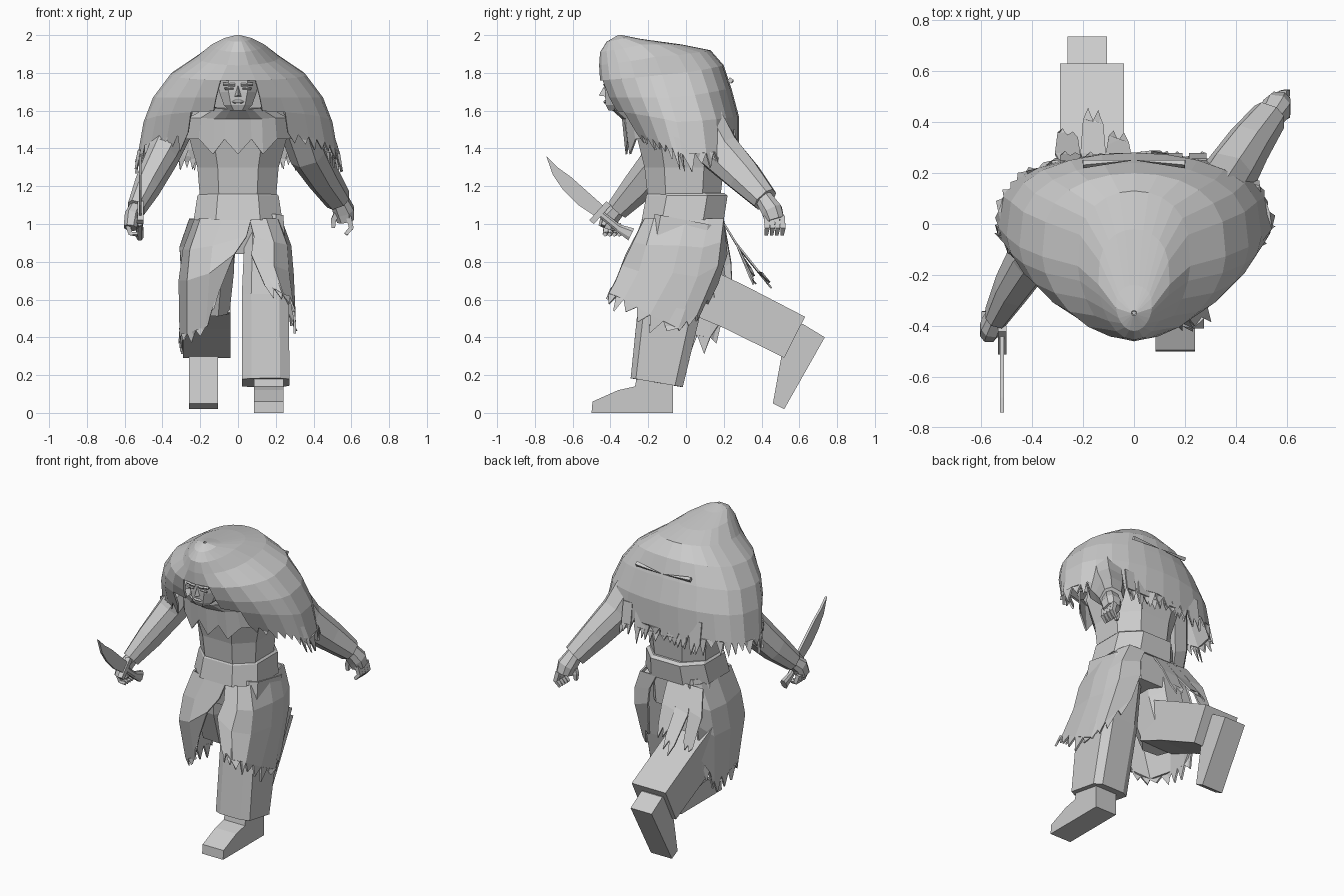
import bpy, bmesh, math, random
from mathutils import Vector as V

random.seed(4)
cube = bpy.data.objects.get("Cube")
if cube:
    bpy.data.objects.remove(cube)

grey = bpy.data.materials.new("plain grey")
grey.use_nodes = True
grey.diffuse_color = (0.6, 0.6, 0.6, 1)
grey.node_tree.nodes["Principled BSDF"].inputs["Base Color"].default_value = (0.6, 0.6, 0.6, 1)


def build(name, verts, faces, thick=0):
    bm = bmesh.new()
    vs = [bm.verts.new(v) for v in verts]
    for f in faces:
        bm.faces.new([vs[i] for i in f])
    bmesh.ops.recalc_face_normals(bm, faces=bm.faces)
    mesh = bpy.data.meshes.new(name)
    bm.to_mesh(mesh)
    bm.free()
    mesh.materials.append(grey)
    ob = bpy.data.objects.new(name, mesh)
    bpy.context.collection.objects.link(ob)
    if thick:
        mod = ob.modifiers.new("cloth", 'SOLIDIFY')
        mod.thickness = thick
    return ob


def sheet(name, rows, closed=False, caps=False, skip=None, teeth=0, thick=0):
    """Join rows of points by quads; teeth hang ragged points from the last row."""
    n = len(rows[0])
    verts = [V(p) for row in rows for p in row]
    faces = []
    for r in range(len(rows) - 1):
        for c in range(n if closed else n - 1):
            if skip and skip(r, c):
                continue
            a, b = r * n + c, r * n + (c + 1) % n
            faces.append((a, b, b + n, a + n))
            if teeth and r == len(rows) - 2:
                lo, hi = verts[a + n], verts[b + n]
                down = (lo + hi - verts[a] - verts[b]).normalized()
                k = len(verts)
                mid = (lo + hi) / 2
                for p, q in ((lo, mid), (mid, hi)):
                    verts.append((p + q) / 2 + down * teeth * random.uniform(0.4, 1.2))
                verts.append(mid)
                faces += [(a + n, k + 2, k), (k + 2, b + n, k + 1)]
    if caps:
        faces += [tuple(range(n)), tuple(range(len(verts) - n, len(verts)))]
    return build(name, verts, faces, thick)


BOX = [(-1, -1), (1, -1), (1, 1), (-1, 1)]
OCT = [(-1, -.5), (-.5, -1), (.5, -1), (1, -.5), (1, .5), (.5, 1), (-.5, 1), (-1, .5)]


def limb(name, path, shape=OCT):
    """Path of (centre, half width, half depth); sections stand across the path."""
    pts = [V(p[0]) for p in path]
    rows = []
    for i, (_, w, d) in enumerate(path):
        t = (pts[min(i + 1, len(pts) - 1)] - pts[max(i - 1, 0)]).normalized()
        side = (V((1, 0, 0)) - t * t.x).normalized()
        up = t.cross(side)
        rows.append([pts[i] + side * u * w + up * v * d for u, v in shape])
    return sheet(name, rows, closed=True, caps=True)


def stack(name, levels):
    """Upright body from (z, half width, front y, back y)."""
    rows = [[(u * w, (f + b) / 2 + v * (b - f) / 2, z) for u, v in OCT] for z, w, f, b in levels]
    return sheet(name, rows, closed=True, caps=True)


def plate(name, outline, x0, x1):
    """Side outline (y, z) given a width along x."""
    rows = [[(x, y, z) for y, z in outline] for x in (x0, x1)]
    return sheet(name, rows, closed=True, caps=True)


# Body
stack("torso", [(1.12, .20, -.20, .18), (1.3, .215, -.22, .2), (1.46, .26, -.26, .23), (1.62, .24, -.26, .2)])
stack("hips", [(.84, .19, -.16, .18), (1.04, .21, -.2, .19)])
stack("waistband", [(1.02, .235, -.235, .2), (1.15, .215, -.21, .22), (1.165, .2, -.2, .2)])

# Head with simple features
stack("head", [(1.6, .045, -.41, -.3), (1.63, .075, -.425, -.25), (1.7, .1, -.43, -.2), (1.78, .1, -.43, -.2)])
build("nose", [(0, -.43, 1.735), (-.02, -.425, 1.675), (.02, -.425, 1.675), (0, -.462, 1.68)],
      [(0, 1, 3), (0, 3, 2), (1, 2, 3)])
stack("lips", [(1.638, .02, -.432, -.4), (1.647, .032, -.438, -.4), (1.656, .02, -.432, -.4)])
for s in (-1, 1):
    limb("brow", [((s * .015, -.43, 1.738), .008, .006), ((s * .08, -.425, 1.742), .006, .005)], BOX)
    limb("eyelid", [((s * .025, -.43, 1.718), .006, .004), ((s * .07, -.428, 1.716), .006, .004)], BOX)

# Hooded cape: half width, front y, back y, front z, side z, back z
CAPE = [(.01, -.36, -.34, 2, 2, 2),
        (.07, -.42, -.24, 1.965, 1.985, 1.98),
        (.14, -.455, -.02, 1.91, 1.95, 1.95),
        (.22, -.46, .13, 1.84, 1.885, 1.92),
        (.36, -.455, .2, 1.76, 1.79, 1.84),
        (.45, -.42, .24, 1.67, 1.67, 1.72),
        (.50, -.38, .28, 1.6, 1.54, 1.57),
        (.53, -.31, .28, 1.5, 1.37, 1.4)]
N = 24
rows = []
for a, f, b, zf, zs, zb in CAPE:
    row = []
    for i in range(N):
        t = math.tau * i / N
        c = math.cos(t)
        y = (f + b) / 2 - math.copysign(abs(c) ** (1.2 if c > 0 else .65), c) * (b - f) / 2
        z = zs + ((zf if c > 0 else zb) - zs) * abs(c)
        row.append((a * math.sin(t), y, z))
    rows.append(row)
sheet("hooded_cape", rows, closed=True, thick=.012, teeth=.1,
      skip=lambda r, c: (r >= 4 and c in (0, N - 1)) or (r == 6 and c in (1, N - 2)))

# Raised fold across the back of the cape
limb("cape_fold", [((-.2, .235, 1.76), .012, .012), ((0, .25, 1.75), .014, .014), ((.2, .235, 1.76), .012, .012)], BOX)

# Torn strips hanging behind
for i in range(6):
    x = -.25 + i * .1
    w = random.uniform(.03, .05)
    sheet("cape_strip", [[(x - w, y, z), (x + w, y, z)] for y, z in ((.25, 1.5), (.27, 1.36))], teeth=.09, thick=.008)

# Collar under the chin
xs = [-.27, -.2, -.13, -.07, 0, .07, .13, .2, .27]
front = [-.2, -.28, -.31, -.32, -.33, -.32, -.31, -.28, -.2]
sheet("collar", [[(x * .55, y - .06, 1.615) for x, y in zip(xs, front)],
                 [(x * .95, y, 1.56) for x, y in zip(xs, front)],
                 [(x, y + .02, 1.37 if i % 2 == 0 and 0 < i < 8 else 1.45)
                  for i, (x, y) in enumerate(zip(xs, front))]], thick=.01)

# Arms
limb("left_arm", [((.3, .06, 1.58), .1, .12), ((.37, .18, 1.38), .095, .11), ((.45, .31, 1.25), .08, .09),
                  ((.53, .42, 1.13), .065, .065)])
limb("left_hand", [((.53, .41, 1.14), .045, .045), ((.56, .455, 1.07), .055, .055), ((.57, .47, 1.02), .045, .05)])
limb("right_arm", [((-.3, -.02, 1.58), .09, .11), ((-.4, -.12, 1.36), .08, .1), ((-.48, -.25, 1.2), .065, .085),
                   ((-.54, -.36, 1.08), .045, .06)])
limb("right_hand", [((-.535, -.35, 1.09), .035, .04), ((-.56, -.4, 1.04), .04, .05), ((-.57, -.42, .98), .035, .045)])

# Fingers
for i in range(4):
    y = .425 + i * .028
    limb("left_finger", [((.585, y, 1.04), .014, .014), ((.6, y + .005, .98), .013, .013),
                         ((.57, y, .945), .009, .009)], BOX)
    y = -.43 + i * .025
    limb("right_finger", [((-.585, y, 1.0), .013, .012), ((-.57, y + .005, .95), .012, .011),
                          ((-.53, y, .945), .009, .009)], BOX)
limb("left_thumb", [((.53, .43, 1.07), .015, .015), ((.505, .44, 1.02), .014, .014), ((.505, .44, .98), .009, .009)], BOX)
limb("right_thumb", [((-.54, -.42, 1.04), .014, .014), ((-.515, -.44, .99), .011, .011)], BOX)

# Curved sword
plate("blade", [(-.74, 1.36), (-.705, 1.26), (-.65, 1.18), (-.57, 1.1), (-.48, 1.04),
                (-.43, 1.09), (-.52, 1.17), (-.61, 1.25), (-.68, 1.3)], -.525, -.51)
limb("sword_guard", [((-.517, -.5, 1.01), .016, .016), ((-.517, -.41, 1.11), .016, .016)], BOX)
limb("sword_grip", [((-.517, -.46, 1.06), .016, .018), ((-.52, -.36, .98), .018, .02), ((-.52, -.29, .945), .02, .035)])

# Standing leg
limb("left_trouser", [((.14, .0, 1.02), .1, .17), ((.145, -.08, .6), .125, .17), ((.147, -.155, .16), .125, .14)],
     [(-1, -.8), (-.6, -1), (.7, -1), (1, -.7), (1, .8), (.6, 1), (-.6, 1), (-1, .8)])
plate("left_boot", [(-.07, 0), (-.5, 0), (-.495, .06), (-.36, .12), (-.27, .14), (-.25, .25), (-.07, .25)], .085, .24)

# Leg bent behind
limb("right_thigh", [((-.12, 0, 1.03), .1, .17), ((-.15, .03, .78), .13, .17), ((-.165, .09, .55), .12, .14)])
limb("right_shin", [((-.165, .06, .65), .125, .13), ((-.165, .26, .56), .125, .125), ((-.165, .575, .4), .125, .122)], BOX)
plate("right_boot", [(.55, .46), (.62, .47), (.735, .4), (.52, .02), (.46, .05), (.505, .3)], -.26, -.105)


# Skirt halves: columns of (top x, y), (middle x, y, z), (hem x, y, z)
def skirt(name, cols):
    rows = [[(c[0][0], c[0][1], 1.03) for c in cols], [c[1] for c in cols], [c[2] for c in cols]]
    upper = [tuple((V(a) * .5 + V(b) * .5) + V((.02 * (1 if a[0] > 0 else -1), 0, 0)))
             for a, b in zip(rows[0], rows[1])]
    sheet(name, [rows[0], upper, rows[1], rows[2]], teeth=.08, thick=.012)


skirt("left_skirt", [((.06, -.22), (.07, -.32, .84), (.14, -.38, .68)),
                     ((.15, -.22), (.19, -.34, .78), (.24, -.4, .63)),
                     ((.21, -.17), (.27, -.25, .75), (.29, -.33, .6)),
                     ((.23, 0), (.295, -.07, .74), (.305, -.19, .52)),
                     ((.22, .12), (.29, .06, .72), (.3, -.05, .45)),
                     ((.2, .2), (.26, .17, .78), (.28, .06, .52)),
                     ((.08, .2), (.13, .22, .84), (.16, .17, .68))])
skirt("right_skirt", [((.07, -.23), (-.02, -.3, .84), (-.1, -.27, .64)),
                      ((-.08, -.23), (-.15, -.3, .74), (-.17, -.22, .46)),
                      ((-.2, -.19), (-.27, -.24, .7), (-.27, -.17, .42)),
                      ((-.23, 0), (-.315, -.02, .7), (-.31, -.01, .42)),
                      ((-.21, .14), (-.3, .13, .7), (-.3, .13, .4)),
                      ((-.16, .2), (-.25, .24, .8), (-.29, .25, .58))])

# Rags falling over the raised leg
for x, y, z in ((-.26, .36, .7), (-.16, .41, .72), (-.06, .34, .76)):
    sheet("rag", [[(x * .8 - .05, .19, 1.03), (x * .8 + .05, .19, 1.03)],
                  [(x - .05, .28, .88), (x + .05, .27, .9)],
                  [(x - .04, y, z), (x + .04, y - .02, z + .03)]], teeth=.07, thick=.01)
